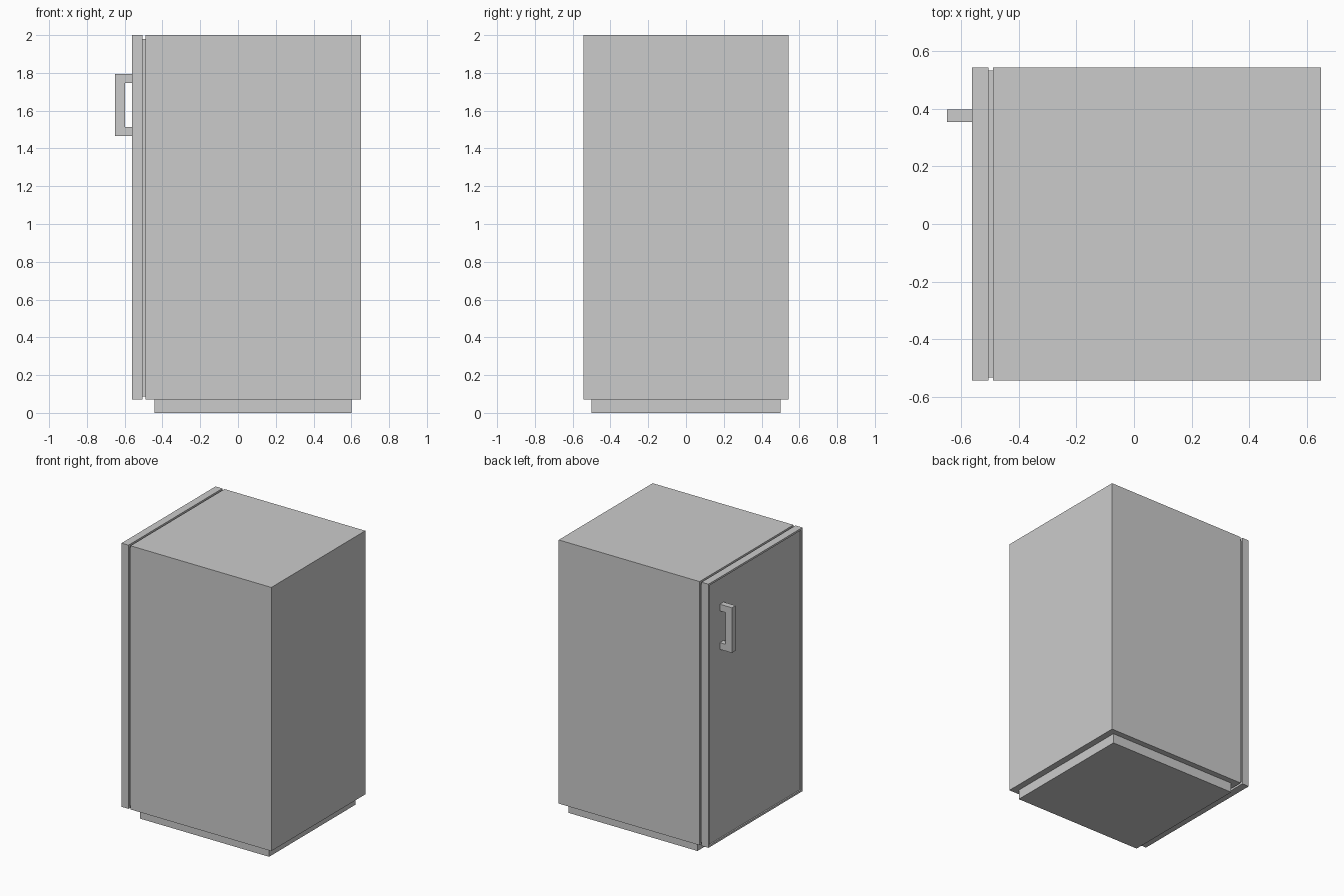
import bpy, bmesh

if "Cube" in bpy.data.objects:
    bpy.data.objects.remove(bpy.data.objects["Cube"])


def new_object(name, bm):
    bmesh.ops.recalc_face_normals(bm, faces=bm.faces)
    mesh = bpy.data.meshes.new(name)
    bm.to_mesh(mesh)
    bm.free()
    obj = bpy.data.objects.new(name, mesh)
    bpy.context.collection.objects.link(obj)
    return obj


def box_mesh(x, y, z):
    bm = bmesh.new()
    bmesh.ops.create_cube(bm, size=1)
    for v in bm.verts:
        for i, (lo, hi) in enumerate((x, y, z)):
            v.co[i] = lo if v.co[i] < 0 else hi
    return bm


HALF_W = 0.543
BOTTOM, TOP = 0.071, 2.0

# Cabinet, plinth and the narrow seal behind the door
new_object("cabinet", box_mesh((-0.49, 0.65), (-HALF_W, HALF_W), (BOTTOM, TOP)))
new_object("plinth", box_mesh((-0.443, 0.602), (-0.5, 0.5), (0, BOTTOM)))
new_object("door_seal", box_mesh((-0.507, -0.49), (-0.533, 0.533), (0.088, 1.98)))

# Door with a shallow recessed panel inside a thin rim
bm = box_mesh((-0.562, -0.506), (-HALF_W, HALF_W), (BOTTOM, TOP))
bm.normal_update()
front = min(bm.faces, key=lambda f: f.calc_center_median().x)
bmesh.ops.inset_region(bm, faces=[front], thickness=0.02)
for v in front.verts:
    v.co.x += 0.0001
panel = bmesh.ops.extrude_face_region(bm, geom=[front])
bmesh.ops.translate(bm, vec=(0.01, 0, 0),
                    verts=[g for g in panel["geom"] if isinstance(g, bmesh.types.BMVert)])
if front.is_valid:
    bmesh.ops.delete(bm, geom=[front], context='FACES_ONLY')
new_object("door", bm)

# C-shaped handle, extruded from its side profile
profile = [(-0.551, 1.465), (-0.65, 1.465), (-0.65, 1.795), (-0.551, 1.795),
           (-0.551, 1.746), (-0.599, 1.746), (-0.599, 1.514), (-0.551, 1.514)]
bm = bmesh.new()
face = bm.faces.new([bm.verts.new((x, 0.354, z)) for x, z in profile])
side = bmesh.ops.extrude_face_region(bm, geom=[face], use_keep_orig=True)
bmesh.ops.translate(bm, vec=(0, 0.043, 0),
                    verts=[g for g in side["geom"] if isinstance(g, bmesh.types.BMVert)])
new_object("door_handle", bm)
